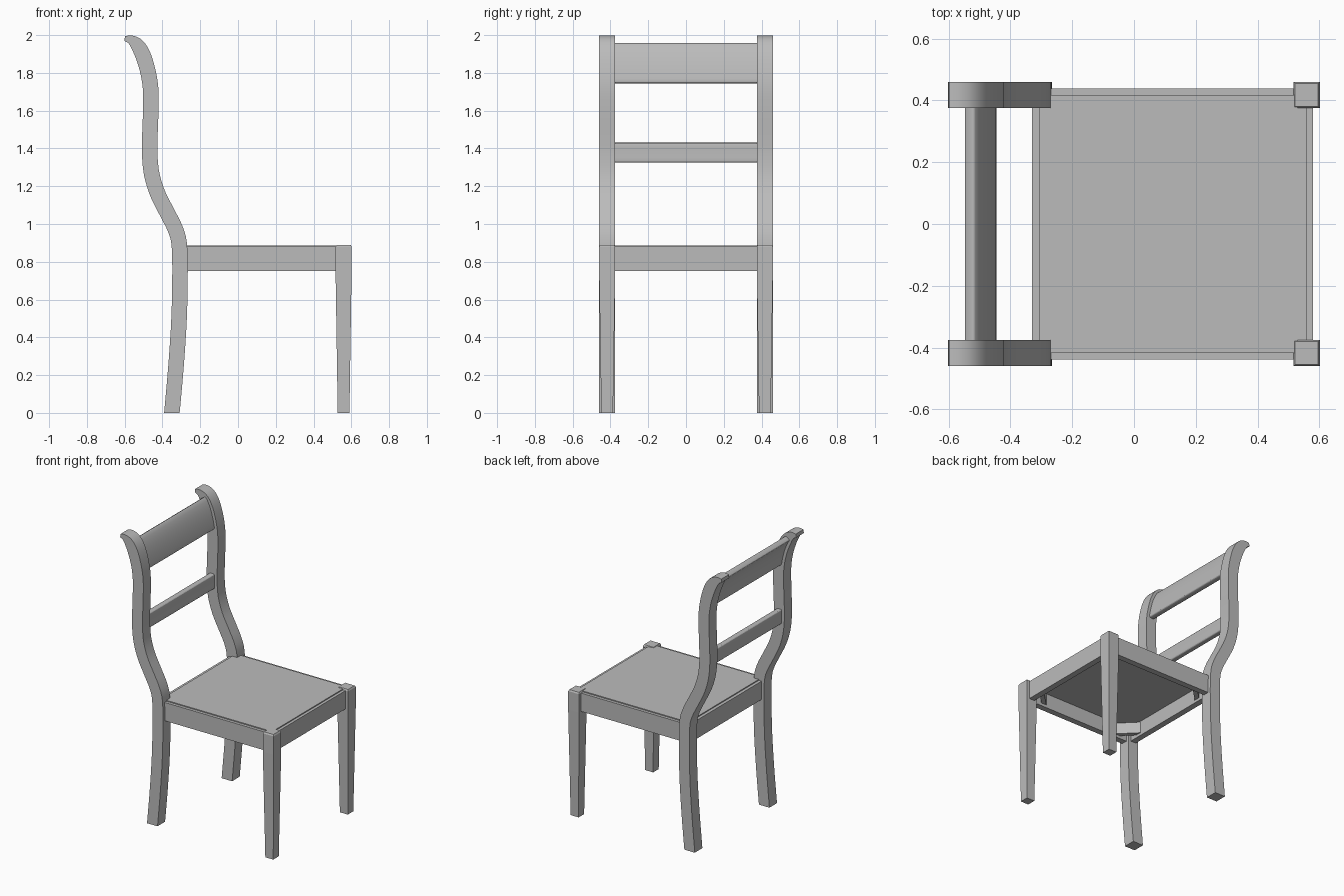
import bpy, bmesh
from math import radians
from mathutils import Vector, Matrix

if "Cube" in bpy.data.objects:
    bpy.data.objects.remove(bpy.data.objects["Cube"])

GREY = (0.5, 0.5, 0.5, 1)
paint = bpy.data.materials.new("plain grey")
paint.use_nodes = True
paint.diffuse_color = GREY
paint.node_tree.nodes["Principled BSDF"].inputs["Base Color"].default_value = GREY


def finish(name, bm, smooth=False):
    bmesh.ops.recalc_face_normals(bm, faces=bm.faces)
    mesh = bpy.data.meshes.new(name)
    bm.to_mesh(mesh)
    bm.free()
    mesh.materials.append(paint)
    obj = bpy.data.objects.new(name, mesh)
    bpy.context.collection.objects.link(obj)
    if smooth:
        bpy.ops.object.select_all(action='DESELECT')
        bpy.context.view_layer.objects.active = obj
        obj.select_set(True)
        bpy.ops.object.shade_smooth_by_angle(angle=radians(30))
    return obj


def box(name, low, high, turn=0):
    low, high = Vector(low), Vector(high)
    bm = bmesh.new()
    bmesh.ops.create_cube(bm, size=1)
    bmesh.ops.scale(bm, vec=high - low, verts=bm.verts)
    bmesh.ops.rotate(bm, matrix=Matrix.Rotation(radians(turn), 3, 'Z'), verts=bm.verts)
    bmesh.ops.translate(bm, vec=(low + high) / 2, verts=bm.verts)
    return finish(name, bm)


def smooth_path(points, steps=4):
    """Catmull-Rom curve through (x, z, half thickness) points."""
    pts = [Vector(p) for p in points]
    pts = [2 * pts[0] - pts[1]] + pts + [2 * pts[-1] - pts[-2]]
    out = []
    for a, b, c, d in zip(pts, pts[1:], pts[2:], pts[3:]):
        for i in range(steps):
            t = i / steps
            out.append((2 * b + (c - a) * t + (2 * a - 5 * b + 4 * c - d) * t * t
                        + (3 * b - a - 3 * c + d) * t ** 3) / 2)
    return out + [pts[-2]]


def ribbon(name, path, y0, y1, bevel=0):
    """Solid strip that follows a path in the side plane."""
    bm = bmesh.new()
    rings = []
    for i, p in enumerate(path):
        along = path[min(i + 1, len(path) - 1)] - path[max(i - 1, 0)]
        across = Vector((along.y, -along.x)).normalized() * p.z
        if p.y < 0.001:
            across = Vector((p.z, 0))
        rings.append([bm.verts.new((p.x + s * across.x, y, p.y + s * across.y))
                      for s, y in ((-1, y0), (1, y0), (1, y1), (-1, y1))])
    for a, b in zip(rings, rings[1:]):
        for k in range(4):
            bm.faces.new((a[k], a[k - 1], b[k - 1], b[k]))
    bm.faces.new(rings[0])
    bm.faces.new(rings[-1])
    if bevel:
        edges = [e for r in (rings[0], rings[-1]) for e in
                 (bm.edges.get((r[0], r[3])), bm.edges.get((r[1], r[2])))]
        bmesh.ops.bevel(bm, geom=edges, offset=bevel, segments=3, profile=0.5, affect='EDGES')
    return finish(name, bm, True)


# Curved back posts, from floor to scrolled tip
W = 0.041
spine = smooth_path([
    (-.35, 0, W), (-.328, .25, W), (-.312, .5, W), (-.307, .75, W), (-.312, .9, W),
    (-.335, .98, W), (-.375, 1.06, W), (-.425, 1.16, W), (-.456, 1.26, W),
    (-.467, 1.36, W), (-.467, 1.45, W), (-.462, 1.6, W), (-.463, 1.72, W),
    (-.48, 1.82, W), (-.506, 1.9, W), (-.535, 1.95, .036), (-.567, 1.975, .024),
    (-.6, 1.982, .012)])
IN, OUT = 0.375, 0.46
ribbon("left_back_post", spine, IN, OUT)
ribbon("right_back_post", spine, -OUT, -IN)


# Back rails follow the bend of the posts
def rail(name, low, high, count):
    path = []
    for i in range(count):
        z = low + (high - low) * i / (count - 1)
        for a, b in zip(spine, spine[1:]):
            if a.y <= z <= b.y:
                x = a.x + (b.x - a.x) * (z - a.y) / (b.y - a.y)
                path.append(Vector((x, z, 0.02)))
                break
    ribbon(name, path, -IN, IN, 0.01)


rail("top_back_rail", 1.745, 1.95, 10)
rail("middle_back_rail", 1.325, 1.43, 5)

# Tapered front legs with a chamfered top
MID = (IN + OUT) / 2
for side, s in (("left", 1), ("right", -1)):
    bm = bmesh.new()
    rings = []
    for z, h in ((0, .031), (.75, .0425), (.88, .0425), (.89, .037)):
        rings.append([bm.verts.new((.559 + h * u, s * MID + h * v, z))
                      for u, v in ((-1, -1), (1, -1), (1, 1), (-1, 1))])
    for a, b in zip(rings, rings[1:]):
        for k in range(4):
            bm.faces.new((a[k], a[k - 1], b[k - 1], b[k]))
    bm.faces.new(rings[0])
    bm.faces.new(rings[-1])
    finish(side + "_front_leg", bm)

    # Side apron and diagonal corner braces
    y0, y1 = sorted((s * .395, s * .438))
    box(side + "_side_apron", (-.29, y0, .75), (.53, y1, .88))
    for end, x, turn in (("front", .49, -45), ("back", -.24, 45)):
        y = s * .345
        box(f"{side}_{end}_brace", (x - .015, y - .085, .77), (x + .015, y + .085, .85),
            -turn * s)

# Front and back aprons
box("front_apron", (.537, -.39, .75), (.58, .39, .88))
box("back_apron", (-.33, -.39, .75), (-.287, .39, .88))

# Seat panel, notched around the four corners
box("seat_panel", (-.308, -IN, .855), (.56, IN, .887))
for side, s in (("left", 1), ("right", -1)):
    y0, y1 = sorted((s * IN, s * .417))
    box(side + "_seat_edge", (-.28, y0, .855), (.53, y1, .887))
